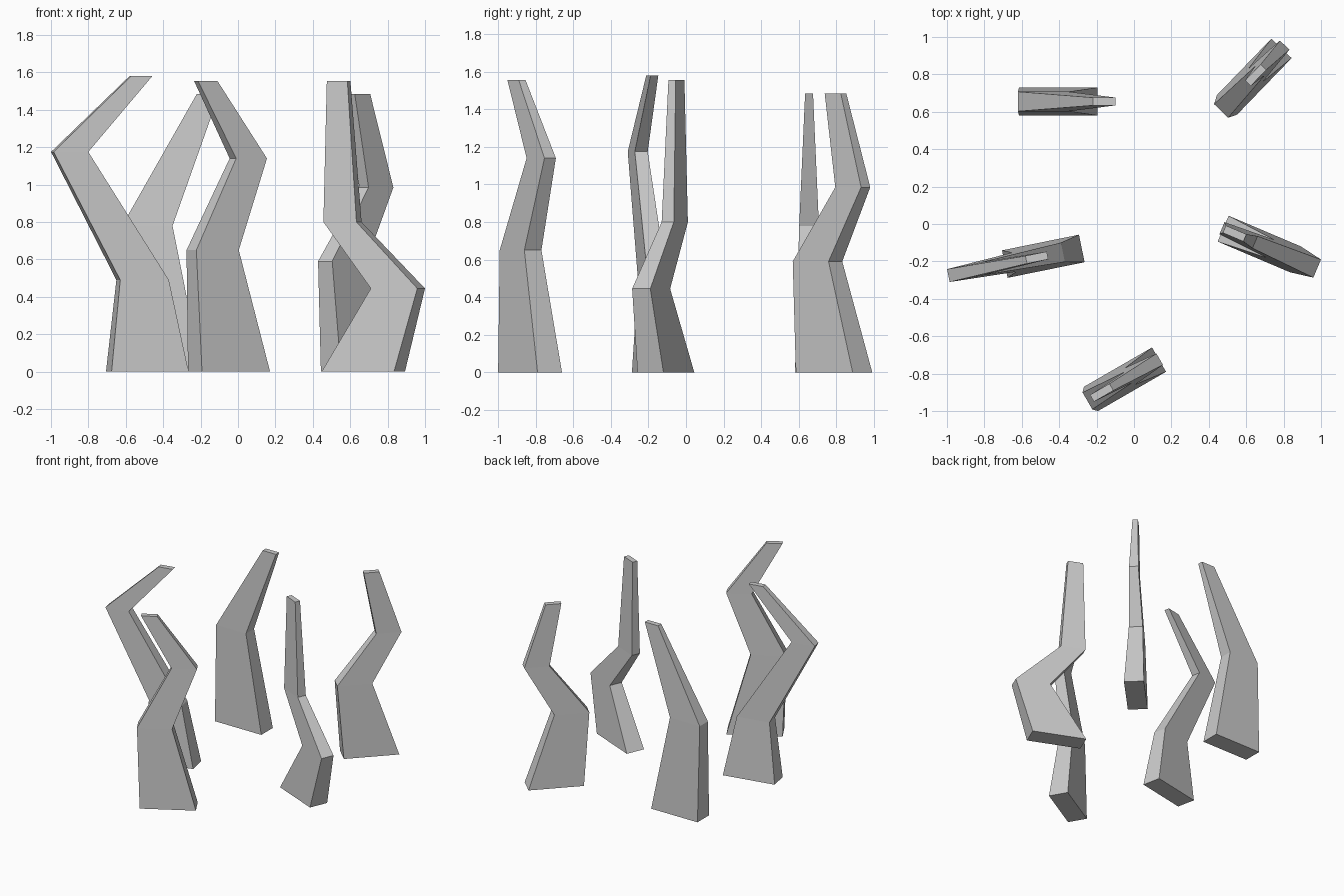
import bpy, bmesh
from math import cos, sin, radians

if "Cube" in bpy.data.objects:
    bpy.data.objects.remove(bpy.data.objects["Cube"])


def tentacle(name, centre, angle, sections):
    """Loft rectangular sections (z, left, right, thickness) along a turned plane."""
    c, s = cos(radians(angle)), sin(radians(angle))
    bm = bmesh.new()
    rings = []
    for z, left, right, t in sections:
        h = t / 2
        corners = ((left, -h), (right, -h), (right, h), (left, h))
        rings.append([bm.verts.new((centre[0] + u * c - v * s,
                                    centre[1] + u * s + v * c, z))
                      for u, v in corners])
    for low, high in zip(rings, rings[1:]):
        for i in range(4):
            j = (i + 1) % 4
            bm.faces.new((low[i], low[j], high[j], high[i]))
    bm.faces.new(rings[0][::-1])
    bm.faces.new(rings[-1])
    bmesh.ops.recalc_face_normals(bm, faces=bm.faces)
    mesh = bpy.data.meshes.new(name)
    bm.to_mesh(mesh)
    bm.free()
    bpy.context.collection.objects.link(bpy.data.objects.new(name, mesh))


BASE = (0, -0.21, 0.21, 0.15)   # shared foot section
T1, T2, T3 = 0.105, 0.07, 0.042  # thickness tapering upwards

# single-bend spike at the back left
tentacle("back_left_spike", (-0.405, 0.655), 0,
         [BASE, (0.78, -0.215, 0.055, T1), (1.485, 0.185, 0.305, T3)])

# tall hooked spike on the left
tentacle("left_spike", (-0.485, -0.1725), 11.5,
         [BASE, (0.49, -0.158, 0.107, T1), (1.175, -0.518, -0.329, T2),
          (1.58, -0.093, 0.023, T3)])

# spike at the front
tentacle("front_spike", (-0.048, -0.83), 30,
         [BASE, (0.65, -0.232, 0.03, T1), (1.14, 0.024, 0.214, T2),
          (1.555, -0.204, -0.084, T3)])

# spike on the right
tentacle("right_spike", (0.67, -0.107), -23,
         [BASE, (0.445, 0.066, 0.336, T1), (0.80, -0.217, -0.025, T2),
          (1.555, -0.203, -0.084, T3)])

# spike at the back right
tentacle("back_right_spike", (0.643, 0.788), 46,
         [BASE, (0.59, -0.255, 0.01, T1), (0.985, 0.043, 0.234, T2),
          (1.485, -0.049, 0.070, T3)])
